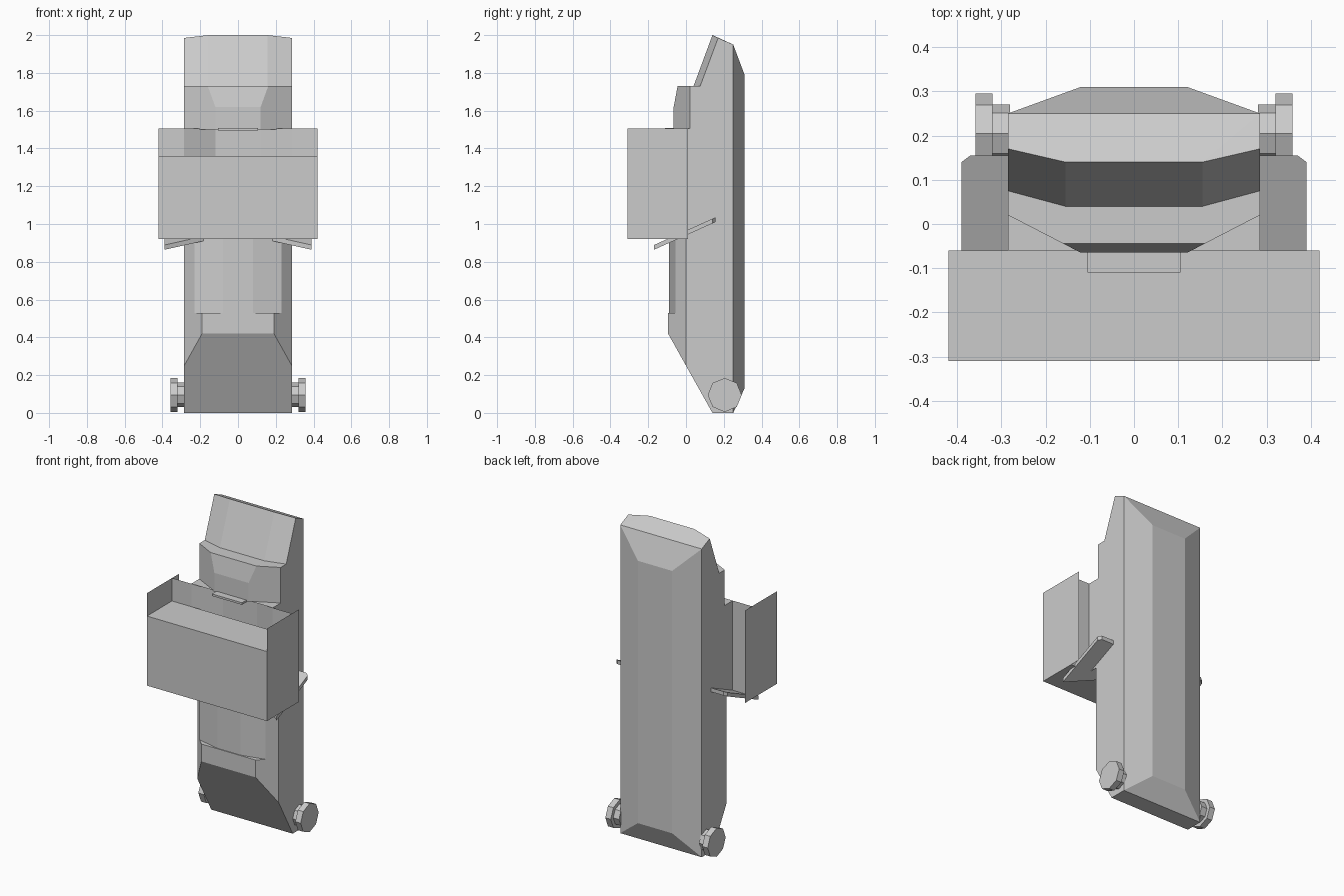
import bpy, bmesh, math
from mathutils import Vector

if "Cube" in bpy.data.objects:
    bpy.data.objects.remove(bpy.data.objects["Cube"])


def finish(name, bm):
    mesh = bpy.data.meshes.new(name)
    bm.to_mesh(mesh)
    bm.free()
    obj = bpy.data.objects.new(name, mesh)
    bpy.context.collection.objects.link(obj)
    return obj


def hull(name, pts, open_dirs=(), sides=(1, -1)):
    """Convex solid from half-side points; faces along open_dirs are dropped."""
    bm = bmesh.new()
    for s in sides:
        for x, y, z in pts:
            bm.verts.new((s * x, y, z))
    bmesh.ops.convex_hull(bm, input=bm.verts)
    bmesh.ops.dissolve_limit(bm, angle_limit=math.radians(1),
                             verts=bm.verts, edges=bm.edges)
    bmesh.ops.recalc_face_normals(bm, faces=bm.faces)
    drop = [f for f in bm.faces
            if any(f.normal.dot(Vector(d)) > 0.999 for d in open_dirs)]
    bmesh.ops.delete(bm, geom=drop, context='FACES')
    return finish(name, bm)


def sheets(name, quads):
    """Thin open panels."""
    bm = bmesh.new()
    for q in quads:
        bm.faces.new([bm.verts.new(p) for p in q])
    bmesh.ops.remove_doubles(bm, verts=bm.verts, dist=1e-5)
    return finish(name, bm)


def wall(a, b, z0, z1):
    """Upright quad between two plan points."""
    return [(*a, z0), (*b, z0), (*b, z1), (*a, z1)]


BACK, UP, DOWN, FRONT = (0, 1, 0), (0, 0, 1), (0, 0, -1), (0, -1, 0)
W = 0.285

# Bevelled back panel
hull("back_panel", [(W, .25, 0), (W, .25, 1.95), (.12, .31, .13), (.12, .31, 1.79)], [FRONT])

# Foot with sloped underside
hull("foot", [(W, .25, 0), (W, .14, 0), (W, 0, .25), (W, 0, .53), (W, .25, .53),
              (.19, -.095, .42), (.19, -.095, .53)], [BACK])

# Lower trunk
trunk = [(W, .25), (W, 0), (.23, -.055), (.08, -.09)]
hull("trunk", [(x, y, z) for x, y in trunk for z in (.53, .92)], [BACK, DOWN])

# Upper chest with clipped front edge
hull("chest", [(W, .25, 1.5), (W, .25, 1.73), (W, .02, 1.5), (W, .02, 1.73),
               (.12, -.065, 1.5), (.12, -.065, 1.62), (.16, -.0444, 1.73)], [BACK, DOWN])

# Sloped head
hull("head", [(W, .25, 1.73), (W, .075, 1.73), (.155, .04, 1.73),
              (.155, .14, 2.0), (W, .17, 1.985), (W, .25, 1.95)], [BACK, DOWN])

# Middle section with recessed front and ledge
plan = [(W, .25), (W, -.06), (.12, .02), (-.12, .02), (-W, -.06), (-W, .25)]
mid = [wall(b, a, .92, 1.505) for a, b in zip(plan, plan[1:])]
mid.append([(-W, -.06, 1.505), (W, -.06, 1.505), (W, .03, 1.505), (-W, .03, 1.505)])
sheets("middle_section", mid)
hull("latch_plate", [(.105, y, z) for y in (-.11, -.06) for z in (1.495, 1.508)])

# Front bin with tall thin side panels
B, F, R = .42, -.31, -.06
bin_faces = [
    wall((-B, F), (B, F), .92, 1.36),
    [(-B, F, 1.36), (B, F, 1.36), (B, R, 1.36), (-B, R, 1.36)],
    [(-B, R, .92), (B, R, .92), (B, F, .92), (-B, F, .92)],
    wall((B, F), (B, .01), .92, 1.505),
    wall((-B, .01), (-B, F), .92, 1.505),
    wall((W, R), (B, R), .92, 1.505),
    wall((-B, R), (-W, R), .92, 1.505),
]
sheets("front_bin", bin_faces)

# Tilted wing brackets, wheels and hubs on both sides
wing = [(.39, -.17), (.39, .14), (.37, .155), (W, .155), (.17, -.06)]
octagon = [(math.cos(i * math.pi / 4), math.sin(i * math.pi / 4)) for i in range(8)]
for label, s in (("right", 1), ("left", -1)):
    hull("wing_bracket_" + label,
         [(x, y, .94 + .45 * y + t) for x, y in wing for t in (0, .025)], sides=(s,))
    for part, r, x0, x1 in (("wheel", .09, .32, .358), ("hub", .065, .28, .32)):
        hull(part + "_" + label,
             [(x, .205 + r * c, .095 + r * d) for c, d in octagon for x in (x0, x1)], sides=(s,))
